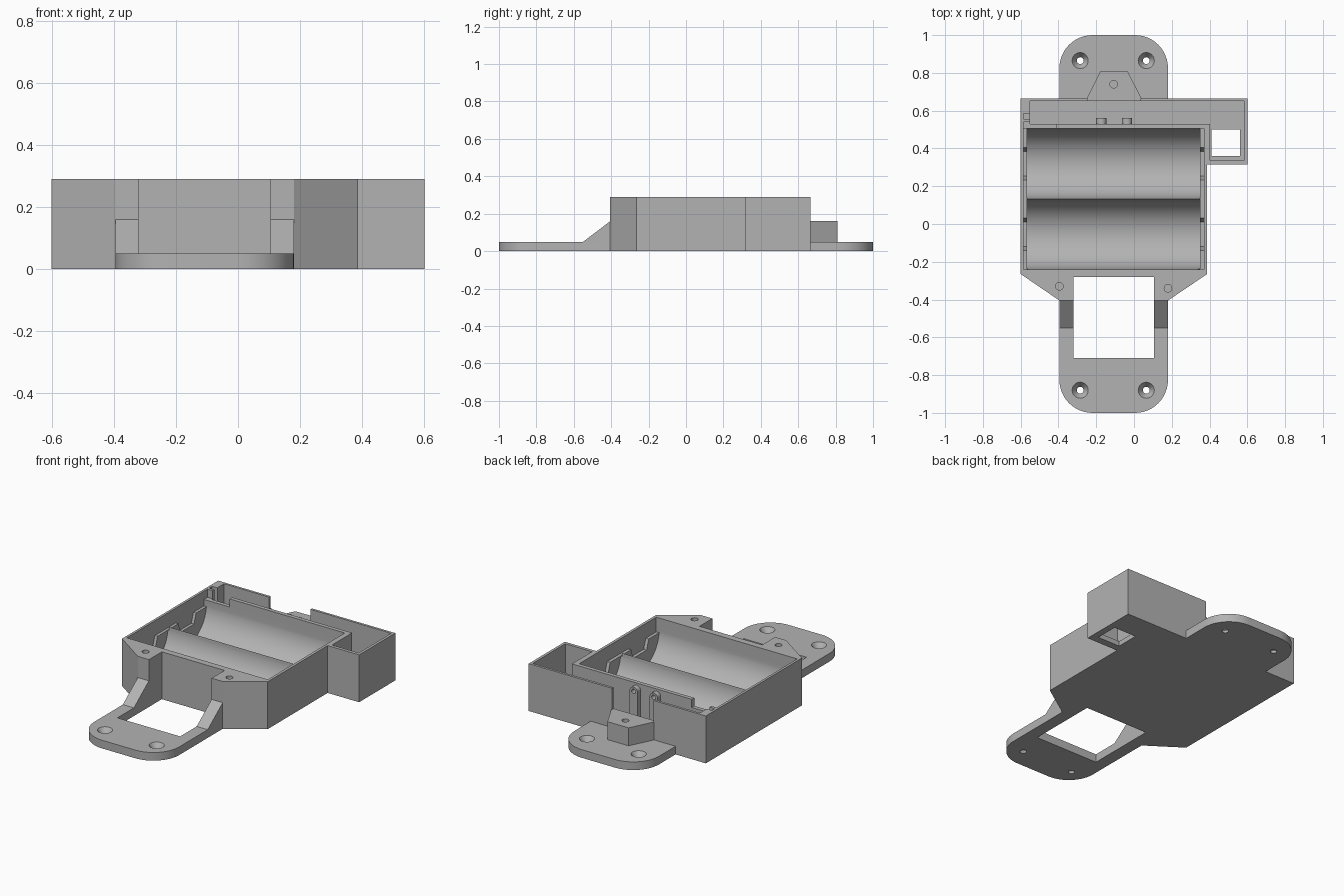
import bpy, bmesh
from math import sin, cos, pi, radians
from mathutils import Matrix

old = bpy.data.objects.get("Cube")
if old:
    bpy.data.objects.remove(old)

GREY = (0.45, 0.45, 0.45, 1)
mat = bpy.data.materials.new("matte grey")
mat.use_nodes = True
mat.diffuse_color = GREY
mat.node_tree.nodes["Principled BSDF"].inputs["Base Color"].default_value = GREY

TOP, FLOOR, STEP, PLATE = 0.29, 0.03, 0.16, 0.05
OVER = 0.4          # cutters reach above the rim
AXES = {"x": lambda a, b, c: (c, a, b),
        "y": lambda a, b, c: (a, c, b),
        "z": lambda a, b, c: (a, b, c)}


def finish(name, bm):
    bmesh.ops.recalc_face_normals(bm, faces=bm.faces)
    mesh = bpy.data.meshes.new(name)
    bm.to_mesh(mesh)
    bm.free()
    mesh.materials.append(mat)
    ob = bpy.data.objects.new(name, mesh)
    bpy.context.collection.objects.link(ob)
    return ob


def prism(name, outline, lo, hi, axis="z"):
    """Extrude a 2D outline along an axis."""
    bm = bmesh.new()
    face = bm.faces.new([bm.verts.new(AXES[axis](a, b, lo)) for a, b in outline])
    new = bmesh.ops.extrude_face_region(bm, geom=[face])["geom"]
    for v in new:
        if isinstance(v, bmesh.types.BMVert):
            v.co["xyz".index(axis)] = hi
    return finish(name, bm)


def box(name, x0, x1, y0, y1, z0, z1):
    return prism(name, [(x0, y0), (x1, y0), (x1, y1), (x0, y1)], z0, z1)


def cone(name, x, y, z0, z1, r0, r1):
    bm = bmesh.new()
    bmesh.ops.create_cone(bm, cap_ends=True, segments=32, radius1=r0, radius2=r1,
                          depth=z1 - z0,
                          matrix=Matrix.Translation((x, y, (z0 + z1) / 2)))
    return finish(name, bm)


def arc(cx, cy, r, start, end, n=12):
    return [(cx + r * cos(radians(start + (end - start) * i / n)),
             cy + r * sin(radians(start + (end - start) * i / n))) for i in range(n + 1)]


def activate(ob):
    bpy.ops.object.select_all(action="DESELECT")
    ob.select_set(True)
    bpy.context.view_layer.objects.active = ob


def cut(ob, cutters):
    for c in cutters:
        activate(ob)
        mod = ob.modifiers.new("cut", "BOOLEAN")
        mod.operation, mod.solver, mod.object = "DIFFERENCE", "EXACT", c
        bpy.ops.object.modifier_apply(modifier=mod.name)
        bpy.data.objects.remove(c)


def smooth(ob):
    activate(ob)
    bpy.ops.object.shade_smooth_by_angle(angle=radians(30))


def screw_holes(y):
    """Pair of countersunk through holes in a mounting plate."""
    out = []
    for x in (-0.285, 0.065):
        out.append(cone("hole", x, y, -0.02, 0.1, 0.018, 0.018))
        out.append(cone("sink", x, y, 0.015, PLATE + 0.002, 0.018, 0.044))
    return out


# Case body, with the side pocket and the two front prongs
L, R = -0.395, 0.18             # mounting plate sides
IL, IR = -0.32, 0.105           # front opening sides
body = prism("case_body", [
    (-0.6, 0.665), (-0.6, -0.265), (L, -0.405), (IL, -0.405), (IL, -0.28),
    (IR, -0.28), (IR, -0.405), (R, -0.405), (0.387, -0.265), (0.387, 0.315),
    (0.6, 0.315), (0.6, 0.665)], 0, TOP)

# Two round cell troughs side by side
rad, axis_z = 0.1865, 0.22
front_y, back_y = -0.054, 0.319
trough = ([(front_y - rad, OVER)] + arc(front_y, axis_z, rad, 180, 360, 28)
          + arc(back_y, axis_z, rad, 180, 360, 28)[1:] + [(back_y + rad, OVER)])
cutters = [prism("trough_cut", trough, -0.567, 0.35, "x")]

# Notched contact ledges at both ends of the troughs
ledge = [(front_y - rad, OVER), (front_y - rad, 0.2)]
for c in (front_y, back_y):
    ledge += [(c - 0.085, 0.2), (c - 0.065, 0.14), (c + 0.065, 0.14), (c + 0.085, 0.2)]
ledge += [(back_y + rad, 0.2), (back_y + rad, OVER)]
cutters += [prism("ledge_cut", ledge, x0, x1, "x")
            for x0, x1 in ((-0.585, -0.56), (0.34, 0.37))]

# Wiring channel running into the side pocket
cutters.append(prism("channel_cut", [
    (-0.55, 0.53), (0.402, 0.53), (0.402, 0.335), (0.583, 0.335),
    (0.583, 0.65), (-0.55, 0.65)], FLOOR, OVER))
cutters += [
    box("wire_slot", -0.585, -0.54, 0.557, 0.585, FLOOR + 0.01, OVER),
    box("divider_dip", -0.585, -0.41, 0.49, 0.54, 0.24, OVER),
    box("back_gap", -0.245, 0.035, 0.64, 0.7, STEP, OVER),
    box("pocket_hole", 0.41, 0.56, 0.36, 0.5, -0.1, 0.1),
    cone("lid_hole", L, -0.33, 0.15, OVER, 0.02, 0.02),
    cone("lid_hole", R, -0.34, 0.15, OVER, 0.02, 0.02)]
cut(body, cutters)
smooth(body)

# Contact tabs on the divider wall
for i, x in enumerate((-0.173, -0.037)):
    tab = prism(f"contact_tab_{i + 1}",
                [(x - 0.027, FLOOR)] + [(x + 0.027, FLOOR)] + arc(x, 0.25, 0.027, 0, 180),
                0.53, 0.56, "y")
    cut(tab, [prism("tab_hole", arc(x, 0.25, 0.014, 0, 345, 23), 0.5, 0.6, "y")])
    smooth(tab)

# Front mounting plate with arms around the opening
r = 0.175
front = prism("front_plate",
              [(L, -0.405)] + arc(L + r, -1 + r, r, 180, 270)
              + arc(R - r, -1 + r, r, 270, 360)
              + [(R, -0.405), (IR, -0.405), (IR, -0.71), (IL, -0.71), (IL, -0.405)],
              0, PLATE)
cut(front, screw_holes(-0.88))
smooth(front)

# Sloped ribs joining the arms to the prongs
for name, x0, x1 in (("right_rib", L, IL), ("left_rib", IR, R)):
    prism(name, [(-0.55, PLATE), (-0.405, PLATE), (-0.405, STEP)], x0, x1, "x")

# Back mounting plate
back = prism("back_plate",
             [(L, 0.665), (R, 0.665)] + arc(R - r, 1 - r, r, 0, 90)
             + arc(L + r, 1 - r, r, 90, 180), 0, PLATE)
cut(back, screw_holes(0.865))
smooth(back)

# Tapered lid boss on the back plate
boss = prism("back_boss", [(-0.25, 0.665), (0.04, 0.665), (-0.035, 0.81), (-0.178, 0.81)],
             PLATE, STEP)
cut(boss, [cone("boss_hole", -0.108, 0.74, 0.07, OVER, 0.02, 0.02)])
smooth(boss)
